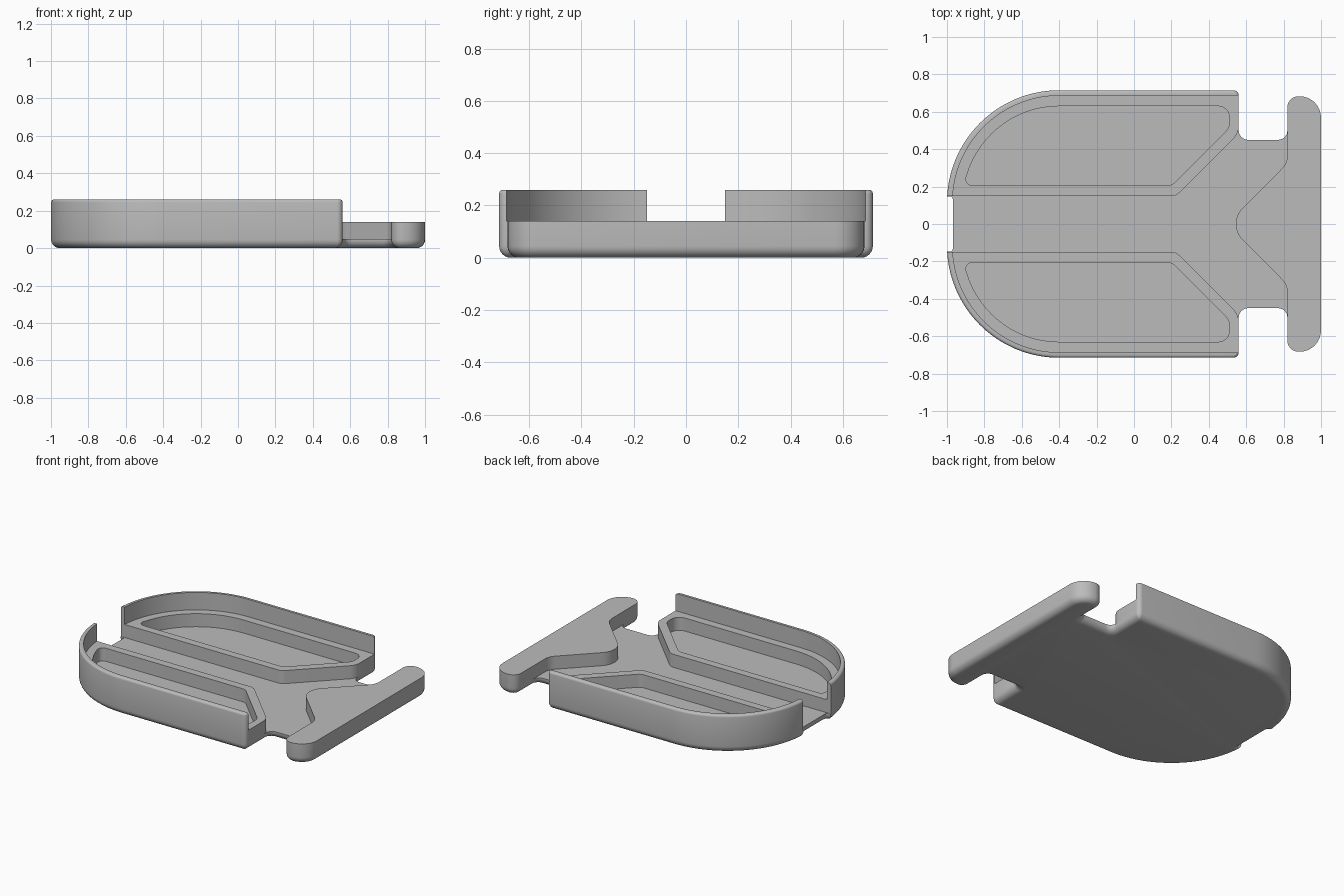
import bpy, bmesh
from math import sin, cos, tan, pi, radians, copysign
from mathutils import Vector, Matrix

cube = bpy.data.objects.get("Cube")
if cube:
    bpy.data.objects.remove(cube, do_unlink=True)

grey = bpy.data.materials.new("plain_grey")
grey.use_nodes = True
grey.diffuse_color = (0.5, 0.5, 0.5, 1)
grey.node_tree.nodes["Principled BSDF"].inputs["Base Color"].default_value = (0.5, 0.5, 0.5, 1)


def mirrored(half):
    """Close a clockwise upper half outline with its mirror image."""
    return half + [(x, -y, r) for x, y, r in reversed(half) if y > 0]


def outline(corners, inset=0):
    """Clockwise polygon with rounded corners, optionally inset."""
    result = []
    n = len(corners)
    for i, (x, y, r) in enumerate(corners):
        p = Vector((x, y))
        u = (p - Vector(corners[i - 1][:2])).normalized()
        v = (Vector(corners[(i + 1) % n][:2]) - p).normalized()
        nu, nv = Vector((u.y, -u.x)), Vector((v.y, -v.x))
        p += (nu + nv) * inset / (1 + nu.dot(nv))
        if r == 0:
            result.append(p)
            continue
        turn = u.angle_signed(v)
        cross = u.x * v.y - u.y * v.x
        turn = copysign(abs(turn), cross)
        steps = 32 if r > 0.3 else 8
        if cross < 0:
            r = max(r - inset, 0.004)
        start = p - u * r * tan(abs(turn) / 2)
        centre = p + (v - u).normalized() * r / cos(turn / 2)
        for k in range(steps + 1):
            result.append(centre + Matrix.Rotation(turn * k / steps, 2) @ (start - centre))
    return result


def loft(name, corners, layers):
    """Solid through outlines given as (inset, height) layers."""
    bm = bmesh.new()
    rings = [[bm.verts.new((p.x, p.y, z)) for p in outline(corners, d)] for d, z in layers]
    n = len(rings[0])
    for low, high in zip(rings, rings[1:]):
        for i in range(n):
            j = (i + 1) % n
            bm.faces.new((low[i], low[j], high[j], high[i]))
    bm.faces.new(rings[0])
    bm.faces.new(rings[-1])
    bmesh.ops.recalc_face_normals(bm, faces=bm.faces)
    mesh = bpy.data.meshes.new(name)
    bm.to_mesh(mesh)
    bm.free()
    obj = bpy.data.objects.new(name, mesh)
    bpy.context.collection.objects.link(obj)
    mesh.materials.append(grey)
    return obj


FLOOR, PAD, TOP, ABOVE = 0.05, 0.14, 0.26, 0.4


def quarter(radius, steps=6):
    return [(radius * (1 - sin(a)), radius * (1 - cos(a)))
            for a in (pi / 2 * k / steps for k in range(steps + 1))]


# Full plan: rounded body, neck and cross bar, with a rounded underside
plan = mirrored([(-1, 0.715, 0.6), (0.56, 0.715, 0.03), (0.56, 0.45, 0.05),
                 (0.82, 0.45, 0.05), (0.82, 0.683, 0.06), (1, 0.683, 0.115)])
tray = loft("tray", plan, quarter(0.045)
            + [(d, TOP - z) for d, z in reversed(quarter(0.015, 4))])

# Space inside the rim, above the pads and the cross bar
rim_space = loft("rim_space", mirrored([(-0.97, 0.686, 0.57), (1.3, 0.686, 0)]),
                 [(0, PAD), (0, ABOVE)])

# Centre channel, ending around the wedge of the cross bar
channel = loft("channel", mirrored([
    (-1.3, 0.15, 0), (0.225, 0.15, 0.06), (0.5605, 0.485, 0.1), (0.5605, 0.8, 0),
    (0.8195, 0.8, 0), (0.8195, 0.325, 0.1), (0.495, 0, 0.12)]),
    [(0, FLOOR), (0, ABOVE)])

# Shallow gap in the rounded end, flared to round its lower edge
gap = loft("end_gap", mirrored([(-1.3, 0.148, 0), (-0.969, 0.148, 0.015)]),
           [(-0.04, -0.05)] + [(-d, z - 0.001) for d, z in quarter(0.04)] + [(0, ABOVE)])

# Pocket in each pad
arc = [(-0.4 - 0.515 * sin(a), 0.115 + 0.515 * cos(a), 0)
       for a in (radians(80) * k / 16 for k in range(16))]
pocket = [(-0.907, 0.205, 0.035)] + arc[::-1] + [
    (0.51, 0.63, 0.06), (0.51, 0.515, 0.07), (0.2, 0.205, 0.06)]
left_pocket = loft("left_pocket", pocket, [(0, FLOOR), (0, ABOVE)])
right_pocket = loft("right_pocket", [(x, -y, r) for x, y, r in reversed(pocket)],
                    [(0, FLOOR), (0, ABOVE)])

# Carve the tray
bpy.ops.object.select_all(action="DESELECT")
bpy.context.view_layer.objects.active = tray
tray.select_set(True)
for cutter in (rim_space, channel, gap, left_pocket, right_pocket):
    cutter.hide_render = True
    cut = tray.modifiers.new(cutter.name, "BOOLEAN")
    cut.operation = "DIFFERENCE"
    cut.solver = "EXACT"
    cut.object = cutter
    bpy.ops.object.modifier_apply(modifier=cut.name)
    bpy.data.objects.remove(cutter, do_unlink=True)

bpy.ops.object.shade_smooth_by_angle(angle=radians(30))
